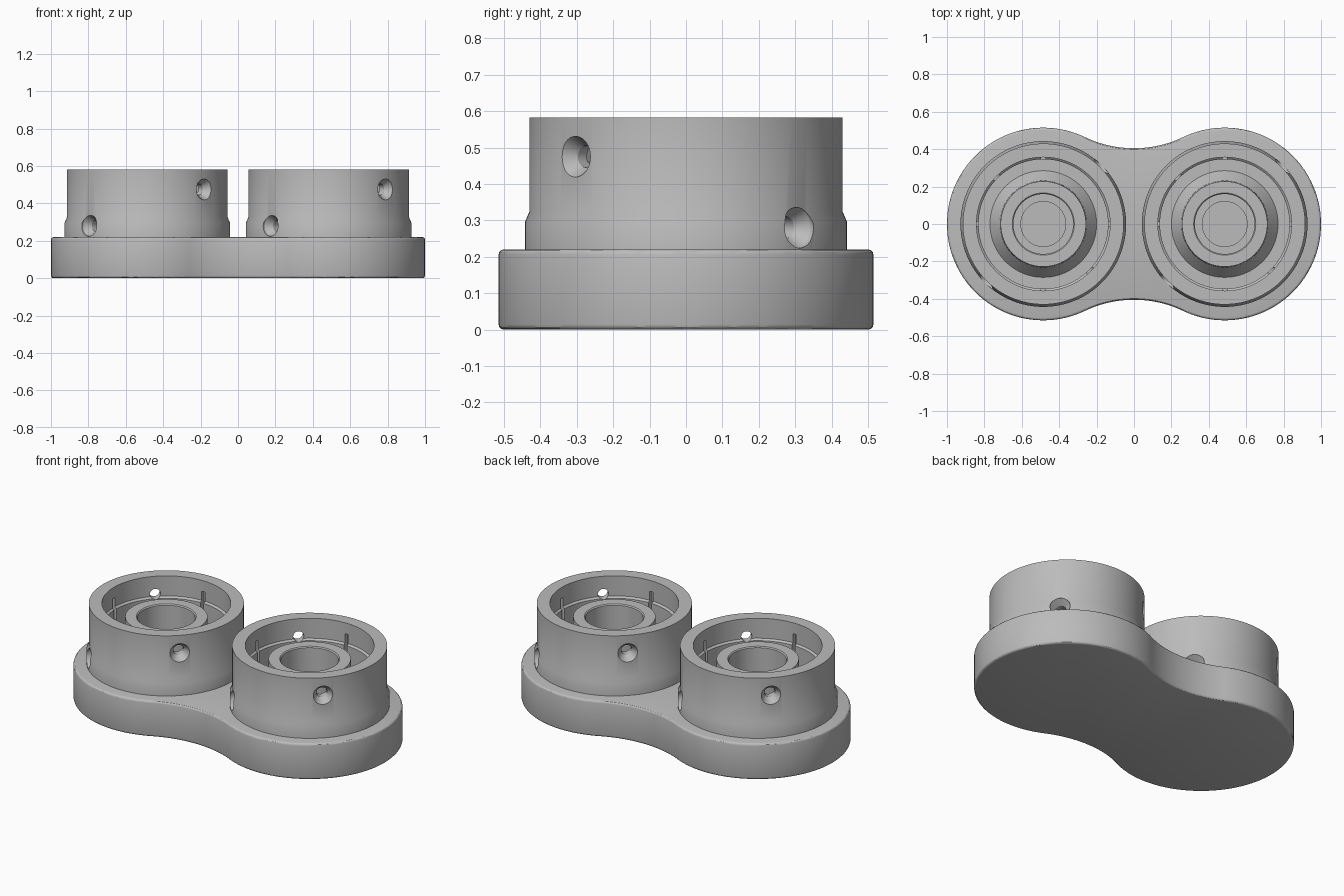
import bpy, bmesh, math
from mathutils import Matrix, Vector

old = bpy.data.objects.get("Cube")
if old:
    bpy.data.objects.remove(old, do_unlink=True)

CX, R_BASE, BASE_TOP = 0.485, 0.515, 0.22

grey = bpy.data.materials.new("plain grey")
grey.use_nodes = True
grey.diffuse_color = (0.5, 0.5, 0.5, 1)
grey.node_tree.nodes["Principled BSDF"].inputs["Base Color"].default_value = (0.5, 0.5, 0.5, 1)


def make_object(name, bm):
    bmesh.ops.recalc_face_normals(bm, faces=bm.faces)
    mesh = bpy.data.meshes.new(name)
    bm.to_mesh(mesh)
    bm.free()
    mesh.materials.append(grey)
    obj = bpy.data.objects.new(name, mesh)
    bpy.context.collection.objects.link(obj)
    return obj


def smooth(obj):
    bpy.ops.object.select_all(action='DESELECT')
    obj.select_set(True)
    bpy.context.view_layer.objects.active = obj
    bpy.ops.object.shade_smooth_by_angle(angle=math.radians(30))


def lathe(bm, profile, steps, matrix=Matrix()):
    """Turn a radius/height profile round z into a closed solid."""
    verts = [bm.verts.new((r, 0, z)) for r, z in profile]
    edges = [bm.edges.new(pair) for pair in zip(verts, verts[1:])]
    made = set(bm.verts) - set(verts)
    bmesh.ops.spin(bm, geom=verts + edges, axis=(0, 0, 1), cent=(0, 0, 0),
                   angle=math.tau, steps=steps)
    new = [v for v in bm.verts if v not in made]
    bmesh.ops.remove_doubles(bm, verts=new, dist=1e-5)
    new = [v for v in bm.verts if v not in made]
    bmesh.ops.transform(bm, matrix=matrix, verts=new)


def arc(cx, cy, r, a0, a1, n):
    return [(cx + r * math.cos(a0 + (a1 - a0) * i / n),
             cy + r * math.sin(a0 + (a1 - a0) * i / n)) for i in range(n)]


# Base plate: two round ends joined by tangent concave waists
WAIST = 0.405
gap = R_BASE - WAIST
wy = (CX ** 2 - gap ** 2) / (2 * gap)
wr = wy - WAIST
t = math.atan2(wy, CX)
outline = (arc(CX, 0, R_BASE, t - math.pi, math.pi - t, 96)
           + arc(0, wy, wr, -t, t - math.pi, 28)
           + arc(-CX, 0, R_BASE, t, math.tau - t, 96)
           + arc(0, -wy, wr, math.pi - t, t, 28))
bm = bmesh.new()
bottom = bm.faces.new([bm.verts.new((x, y, 0)) for x, y in outline])
top = bmesh.ops.extrude_face_region(bm, geom=[bottom])["geom"]
bmesh.ops.translate(bm, vec=(0, 0, BASE_TOP),
                    verts=[g for g in top if isinstance(g, bmesh.types.BMVert)])
if not any(len(f.verts) > 4 and f.calc_center_median().z < 0.01 for f in bm.faces):
    bm.faces.new([v for v in bm.verts if v.co.z < 0.01])
rims = [e for e in bm.edges if abs(e.verts[0].co.z - e.verts[1].co.z) < 1e-5]
bmesh.ops.bevel(bm, geom=rims, offset=0.014, segments=3, profile=0.5, affect='EDGES')
smooth(make_object("base_plate", bm))

# Round socket: outer collar, stepped inner wall, floor, flared hub and bore
bm = bmesh.new()
lathe(bm, [(0, 0.20), (0.443, 0.20), (0.443, 0.295), (0.43, 0.325), (0.43, 0.582),
           (0.357, 0.582), (0.357, 0.46), (0.346, 0.45), (0.346, 0.23),
           (0.285, 0.23), (0.232, 0.30), (0.228, 0.50), (0.166, 0.50),
           (0.16, 0.494), (0.16, 0.25), (0.12, 0.25), (0.12, 0.235), (0, 0.235)], 128)
# Close the solid at the axis
bmesh.ops.remove_doubles(bm, verts=bm.verts, dist=1e-5)
socket = make_object("socket_right", bm)

# Cutter: countersunk screw holes on the diagonals, slots on the axes
bm = bmesh.new()
for i in range(4):
    a = math.radians(45 + 90 * i)
    z = 0.28 if i % 2 == 0 else 0.475
    place = (Matrix.Translation((0, 0, z)) @ Matrix.Rotation(a, 4, 'Z')
             @ Matrix.Rotation(math.pi / 2, 4, 'Y'))
    lathe(bm, [(0, 0.32), (0.03, 0.32), (0.03, 0.39), (0.056, 0.428),
               (0.056, 0.47), (0, 0.47)], 32, place)
    spot = Matrix.Rotation(i * math.pi / 2, 4, 'Z') @ Matrix.Translation((0.355, 0, 0.45))
    bmesh.ops.create_cube(bm, size=1, matrix=spot @ Matrix.Diagonal((0.05, 0.022, 0.13, 1)))
cutter = make_object("hole_cutter", bm)
cutter.hide_render = True

cut = socket.modifiers.new("holes", 'BOOLEAN')
cut.operation, cut.object, cut.solver = 'DIFFERENCE', cutter, 'EXACT'
bpy.context.view_layer.update()
result = bpy.data.meshes.new_from_object(
    socket.evaluated_get(bpy.context.evaluated_depsgraph_get()))
socket.modifiers.clear()
socket.data = result
bpy.data.objects.remove(cutter, do_unlink=True)
smooth(socket)

# Same socket at both ends
socket.location.x = -CX
twin = socket.copy()
twin.name = "socket_left"
twin.location.x = CX
bpy.context.collection.objects.link(twin)
